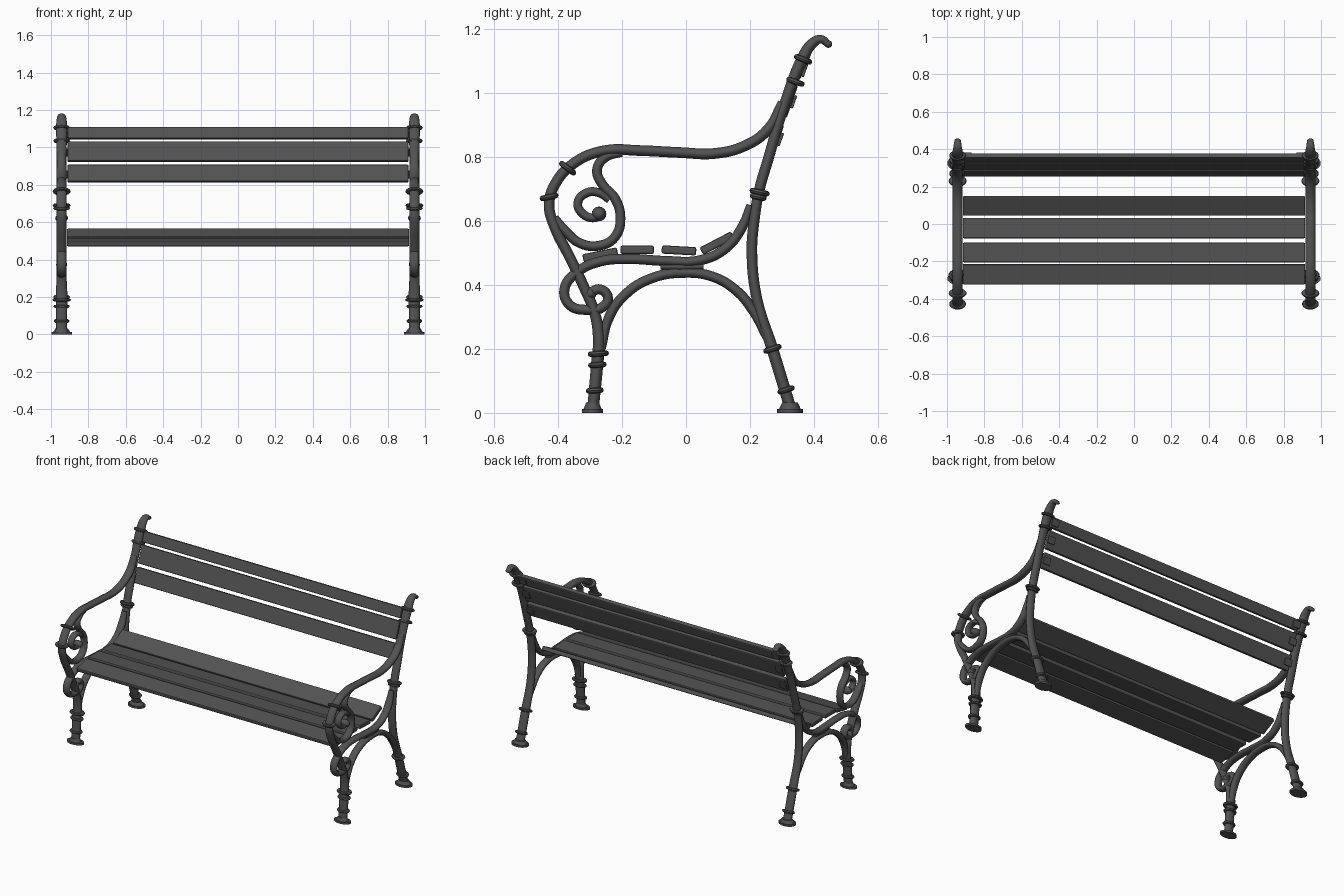
import bpy
from math import radians, atan2, hypot
from mathutils import Vector

cube = bpy.data.objects.get("Cube")
if cube:
    bpy.data.objects.remove(cube, do_unlink=True)


def material(name, grey):
    m = bpy.data.materials.new(name)
    m.use_nodes = True
    colour = (grey, grey, grey, 1)
    m.diffuse_color = colour
    m.node_tree.nodes["Principled BSDF"].inputs["Base Color"].default_value = colour
    return m


iron = material("dark grey", 0.085)
SIDE_X = 0.943   # centre of each end frame
WIDE = 1.5       # the castings are wider across than along the profile
R = 0.0175       # usual casting radius


def finish(obj, name):
    """Name a part, colour it and mirror it to the other end frame."""
    obj.data.materials.clear()
    obj.data.materials.append(iron)
    bpy.ops.object.select_all(action='DESELECT')
    obj.select_set(True)
    bpy.context.view_layer.objects.active = obj
    bpy.ops.object.shade_smooth_by_angle(angle=radians(40))
    obj.name = "left_" + name
    obj.location.x = SIDE_X
    twin = obj.copy()
    twin.name = "right_" + name
    twin.location.x = -SIDE_X
    bpy.context.collection.objects.link(twin)


def tube(name, points, radius=R):
    """Smooth casting through (y, z) or (y, z, radius factor) points."""
    curve = bpy.data.curves.new(name, 'CURVE')
    curve.dimensions = '3D'
    curve.bevel_depth = radius
    curve.bevel_resolution = 3
    curve.resolution_u = 6
    curve.use_fill_caps = True
    spline = curve.splines.new('BEZIER')
    spline.bezier_points.add(len(points) - 1)
    for bp, p in zip(spline.bezier_points, points):
        bp.co = (0, p[0], p[1])
        bp.radius = p[2] if len(p) > 2 else 1
        bp.handle_left_type = bp.handle_right_type = 'AUTO'
    obj = bpy.data.objects.new(name, curve)
    bpy.context.collection.objects.link(obj)
    obj.scale.x = WIDE
    bpy.ops.object.select_all(action='DESELECT')
    obj.select_set(True)
    bpy.context.view_layer.objects.active = obj
    bpy.ops.object.convert(target='MESH')
    finish(bpy.context.object, name)


def collar(name, y, z, tilt, major=0.02, minor=0.009):
    bpy.ops.mesh.primitive_torus_add(
        major_radius=major, minor_radius=minor, major_segments=20, minor_segments=8,
        location=(0, y, z), rotation=(radians(tilt), 0, 0))
    bpy.context.object.scale.x = WIDE
    finish(bpy.context.object, name)


def knob(name, y, z, radius):
    bpy.ops.mesh.primitive_uv_sphere_add(segments=16, ring_count=8, radius=radius,
                                         location=(0, y, z))
    bpy.context.object.scale.x = WIDE
    finish(bpy.context.object, name)


def disc(name, y, z0, z1, r0, r1, wide):
    bpy.ops.mesh.primitive_cone_add(vertices=24, radius1=r0, radius2=r1, depth=z1 - z0,
                                    location=(0, y, (z0 + z1) / 2))
    bpy.context.object.scale.x = wide
    finish(bpy.context.object, name)


def board(name, a, b, thick, half_length, x=0):
    """Plank whose section runs from a to b in (y, z)."""
    dy, dz = b[0] - a[0], b[1] - a[1]
    bpy.ops.mesh.primitive_cube_add(size=1)
    obj = bpy.context.object
    for v in obj.data.vertices:
        v.co *= Vector((2 * half_length, hypot(dy, dz), thick))
    obj.location = (x, (a[0] + b[0]) / 2, (a[1] + b[1]) / 2)
    obj.rotation_euler.x = atan2(dz, dy)
    obj.name = name
    obj.data.materials.append(iron)
    bevel = obj.modifiers.new("rounded_edges", 'BEVEL')
    bevel.width = min(0.006, thick * 0.3)
    bevel.segments = 2
    return obj


# Back post: leg, upright and curled tip
tube("back_post", [
    (.325, .02, 1.1), (.27, .2, 1.1), (.222, .355), (.206, .5), (.213, .6), (.23, .7),
    (.256, .79), (.31, .97), (.366, 1.11, 1.15), (.392, 1.152, 1), (.422, 1.168, .8),
    (.445, 1.152, .65)])
knob("post_tip", .445, 1.153, .012)

# Armrest running down into the front leg
tube("armrest_and_front_leg", [
    (.3, .97, .8), (.256, .886), (.184, .835), (.09, .811), (-.02, .814), (-.144, .82),
    (-.253, .82), (-.347, .783), (-.41, .714), (-.428, .65), (-.41, .58), (-.363, .486),
    (-.322, .4), (-.285, .31), (-.272, .23, 1.15), (-.278, .15, 1.15), (-.29, .02, 1.1)])

# Scroll under the armrest
tube("arm_scroll", [
    (-.2, .812, .7), (-.255, .797), (-.278, .76), (-.262, .715), (-.222, .67),
    (-.205, .61), (-.222, .55), (-.27, .523), (-.33, .53), (-.378, .57), (-.41, .61, .8)], .016)
tube("arm_curl", [
    (-.24, .665, .8), (-.272, .688), (-.31, .688), (-.338, .657), (-.322, .622),
    (-.285, .61), (-.265, .622)], .0145)
knob("arm_curl_end", -.272, .622, .023)

# Seat rail ending in the front scroll
tube("seat_rail", [
    (.2, .65, .7), (.175, .58), (.122, .513), (.044, .477), (-.066, .475), (-.175, .481),
    (-.27, .473), (-.34, .44), (-.38, .387), (-.363, .337), (-.31, .322), (-.262, .33),
    (-.244, .36), (-.268, .386), (-.3, .376)], .0165)
knob("rail_curl_end", -.3, .373, .02)

# Arch brace between the legs, with its bridge to the rail
tube("arch_brace", [
    (.25, .235, .7), (.206, .325), (.153, .386), (.08, .427), (-.01, .438), (-.11, .42),
    (-.19, .37), (-.24, .3), (-.262, .2, .7)], .0165)
tube("brace_bridge", [(-.08, .457, .7), (-.015, .457, 1), (.055, .457, .7)], .014)

# Decorative collars: y, z, tilt about x, size
for i, (y, z, tilt, size) in enumerate([
        (.27, .2, 18, .021), (.313, .072, 18, .019), (.23, .69, -12, .023),
        (.226, .675, -12, .018), (.342, 1.035, -19, .021), (.366, 1.105, -22, .021),
        (-.37, .765, -38, .023), (-.428, .675, 12, .021), (-.274, .185, 4, .024),
        (-.277, .15, 4, .02), (-.285, .07, 4, .019)]):
    collar("collar_%d" % (i + 1), y, z, tilt, size)

# Feet: flat pad and a flared ring
for part, y, r in (("front", -.292, .033), ("back", .325, .04)):
    disc(part + "_foot_pad", y, 0, .012, r, r, .055 / r)
    disc(part + "_foot_flare", y, .012, .032, r * .85, r * .62, 1.35)

# Seat slats
for i, (a, b) in enumerate([
        ((-.322, .483), (-.214, .505)), ((-.205, .51), (-.1, .51)),
        ((-.076, .511), (.032, .505)), ((.048, .505), (.146, .556))]):
    board("seat_slat_%d" % (i + 1), a, b, .026, .915)


# Back slats, following the lean of the posts
def lean(z):
    return (.262 + (z - .81) * .35, z)


for i, (low, high) in enumerate([(.815, .905), (.925, 1.03), (1.045, 1.106)]):
    board("back_slat_%d" % (i + 1), lean(low), lean(high), .026, .912)
    # Fixing lugs on the rear face at both ends
    mid = (low + high) / 2
    for side, sx in (("left", 1), ("right", -1)):
        a, b = lean(mid - .02), lean(mid + .02)
        board("%s_lug_%d" % (side, i + 1), (a[0] + .016, a[1] - .005),
              (b[0] + .016, b[1] - .005), .009, .025, sx * .893)
